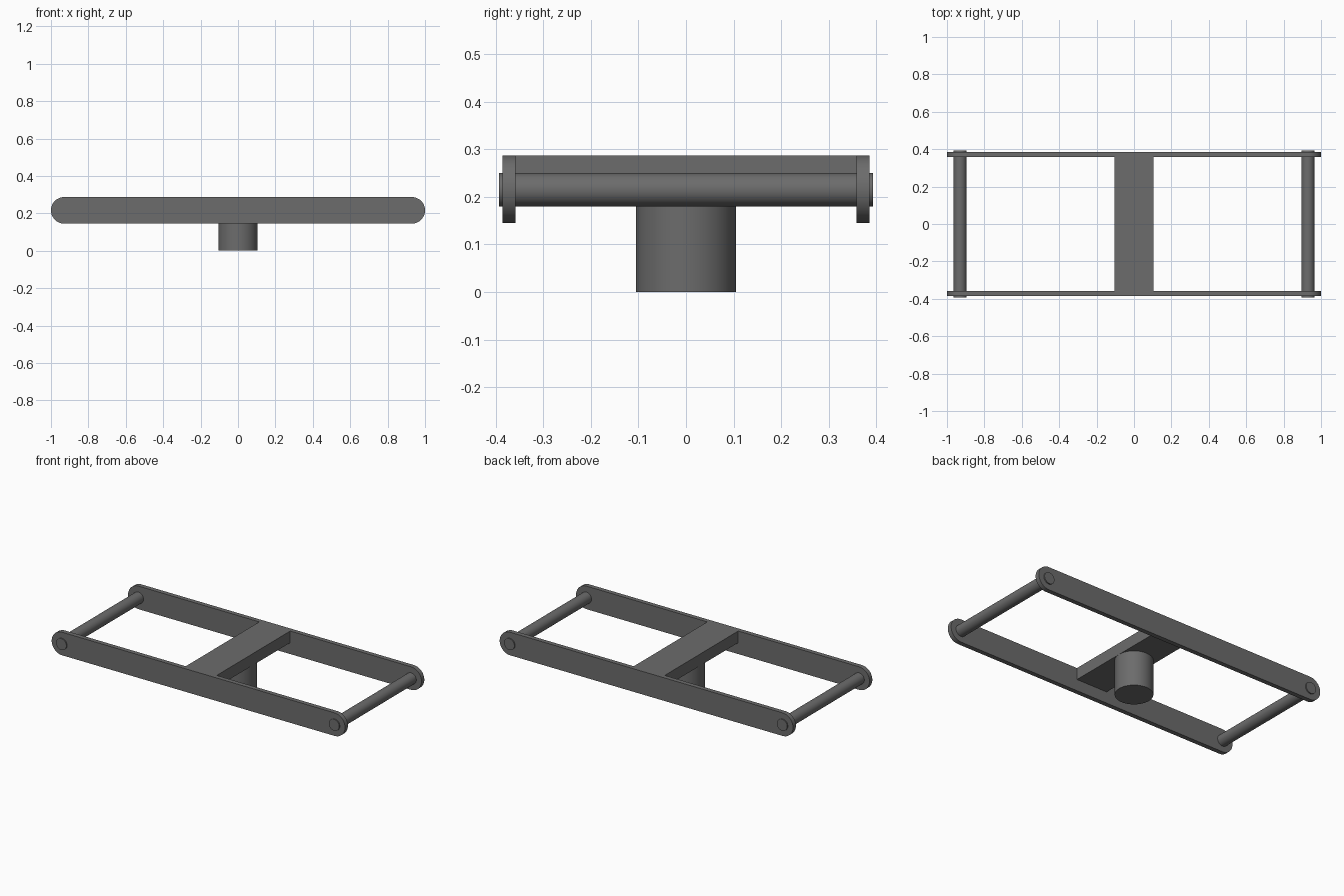
import bpy, bmesh, math

if "Cube" in bpy.data.objects:
    bpy.data.objects.remove(bpy.data.objects["Cube"])

AXIS_Z, PLATE_R = 0.216, 0.071   # rail centre height and half height
INNER_Y, OUTER_Y = 0.358, 0.386  # rail faces

dark = bpy.data.materials.new("dark_grey")
dark.diffuse_color = (0.15, 0.15, 0.15, 1)
dark.use_nodes = True
dark.node_tree.nodes["Principled BSDF"].inputs["Base Color"].default_value = dark.diffuse_color

def finish(ob, name):
    ob.name = name
    ob.data.materials.append(dark)
    bpy.ops.object.select_all(action='DESELECT')
    bpy.context.view_layer.objects.active = ob
    ob.select_set(True)
    bpy.ops.object.shade_smooth_by_angle(angle=math.radians(30))

def cylinder(name, radius, length, loc, rot_x=0.0):
    bpy.ops.mesh.primitive_cylinder_add(vertices=48, radius=radius, depth=length,
                                        location=loc, rotation=(rot_x, 0, 0))
    finish(bpy.context.object, name)

# Side rails: round-ended plates
def rail(name, y0, y1):
    bm = bmesh.new()
    n = 24
    verts = []
    for cx, start in ((1 - PLATE_R, -math.pi / 2), (PLATE_R - 1, math.pi / 2)):
        for i in range(n + 1):
            a = start + math.pi * i / n
            verts.append(bm.verts.new((cx + PLATE_R * math.cos(a), y0,
                                       AXIS_Z + PLATE_R * math.sin(a))))
    face = bm.faces.new(verts)
    ext = bmesh.ops.extrude_face_region(bm, geom=[face], use_keep_orig=True)
    moved = [v for v in ext["geom"] if isinstance(v, bmesh.types.BMVert)]
    bmesh.ops.translate(bm, verts=moved, vec=(0, y1 - y0, 0))
    bmesh.ops.recalc_face_normals(bm, faces=bm.faces)
    me = bpy.data.meshes.new(name)
    bm.to_mesh(me)
    bm.free()
    ob = bpy.data.objects.new(name, me)
    bpy.context.collection.objects.link(ob)
    finish(ob, name)

rail("front_rail", -OUTER_Y, -INNER_Y)
rail("back_rail", INNER_Y, OUTER_Y)

# End rods, poking slightly through the rails
for side, name in ((-1, "left_rod"), (1, "right_rod")):
    cylinder(name, 0.035, 0.786, (side * 0.93, 0, AXIS_Z - 0.001), math.pi / 2)

# Cross bar between the rails
bar_bottom, bar_top = 0.215, AXIS_Z + PLATE_R
bpy.ops.mesh.primitive_cube_add(size=1, location=(0, 0, (bar_bottom + bar_top) / 2))
bar = bpy.context.object
bar.scale = (0.211, 2 * INNER_Y, bar_top - bar_bottom)
finish(bar, "cross_bar")

# Round post below the bar
cylinder("post", 0.1055, bar_bottom, (0, 0, bar_bottom / 2))
